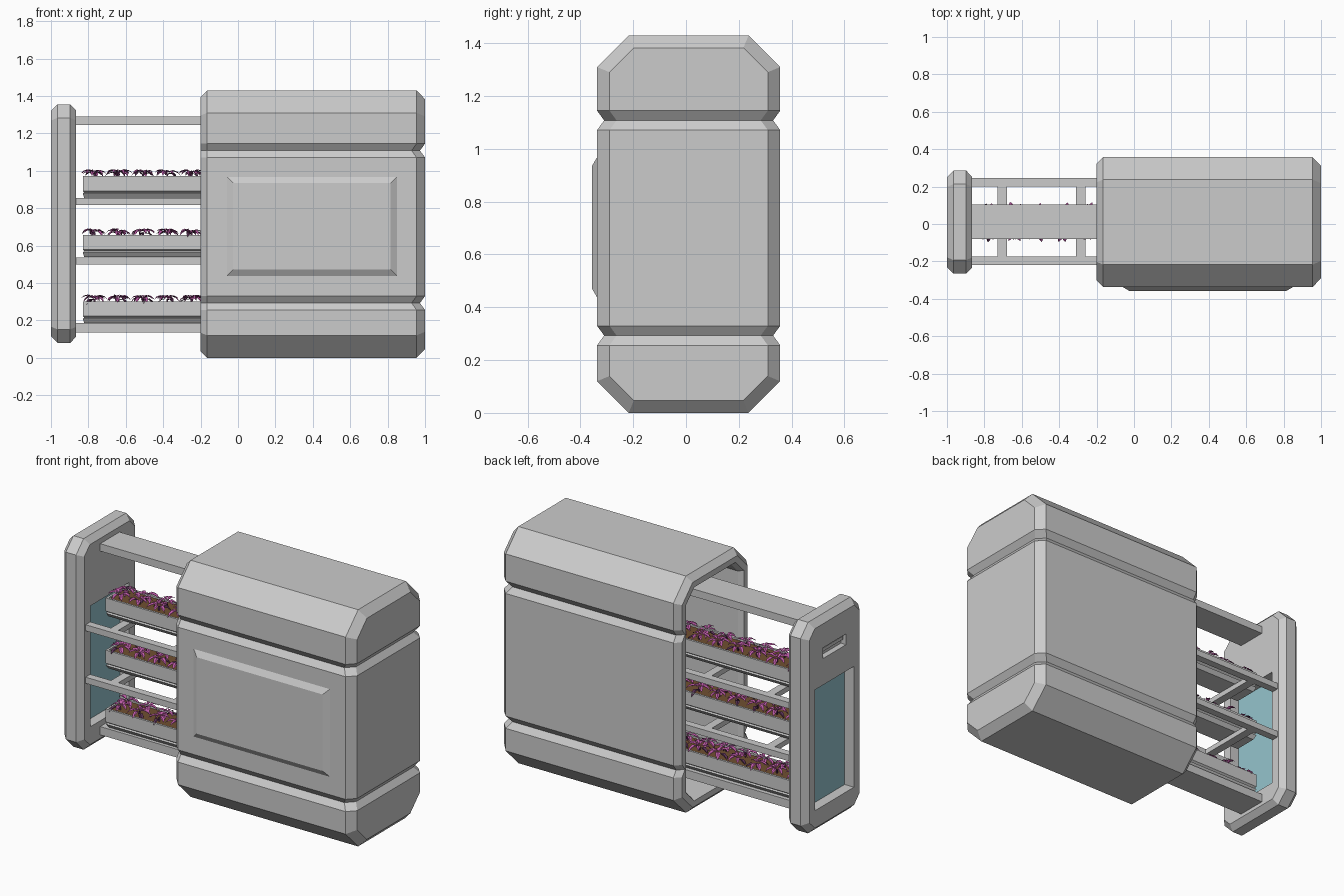
import bpy, bmesh, math, random
from mathutils import Vector, Matrix

if "Cube" in bpy.data.objects:
    bpy.data.objects.remove(bpy.data.objects["Cube"])

random.seed(4)
CY = 0.01  # centre line of the body in y


def material(name, rgb):
    m = bpy.data.materials.new(name)
    m.diffuse_color = (*rgb, 1)
    m.use_nodes = True
    m.node_tree.nodes["Principled BSDF"].inputs["Base Color"].default_value = m.diffuse_color
    return m


PETAL = material("petal", (0.50, 0.10, 0.38))
STEM = material("stem", (0.10, 0.03, 0.09))
SOIL = material("soil", (0.16, 0.08, 0.03))
GLASS = material("glass", (0.30, 0.55, 0.61))


def make(name, verts, faces, mats=(), fix=True):
    me = bpy.data.meshes.new(name)
    me.from_pydata(verts, [], faces)
    if fix:
        bm = bmesh.new()
        bm.from_mesh(me)
        bmesh.ops.recalc_face_normals(bm, faces=bm.faces)
        bm.to_mesh(me)
        bm.free()
    for m in mats:
        me.materials.append(m)
    ob = bpy.data.objects.new(name, me)
    bpy.context.collection.objects.link(ob)
    return ob


def loft(name, rings, ladder=False, mats=()):
    """Skin equal-length rings; caps are one polygon or a ladder of quads."""
    n = len(rings[0])
    verts = [p for r in rings for p in r]
    faces = []
    for k in range(len(rings) - 1):
        for i in range(n):
            j = (i + 1) % n
            faces.append((k * n + i, k * n + j, (k + 1) * n + j, (k + 1) * n + i))
    for base in (0, (len(rings) - 1) * n):
        if ladder:
            faces += [(base + i, base + i + 1, base + n - 2 - i, base + n - 1 - i)
                      for i in range(n // 2 - 1)]
        else:
            faces.append(tuple(base + i for i in range(n)))
    return make(name, verts, faces, mats)


def box(name, x, y, z, mats=()):
    rings = [[(a, y[0], z[0]), (a, y[1], z[0]), (a, y[1], z[1]), (a, y[0], z[1])] for a in x]
    return loft(name, rings, mats=mats)


def section(x, inset, hw, z0, z1, c, grooves=(), depth=0.0, end=False):
    """Chamfered rectangle in the yz plane, with V grooves in both sides."""
    w, c = hw - inset, c - 0.586 * inset
    side = [(w - c, z0 + inset, 0), (w, z0 + inset + c, 0)]
    for g in grooves:
        side += [(w, g - 0.037, 0), (w - depth, g, depth), (w, g + 0.037, 0)]
    side += [(w, z1 - inset - c, 0), (w - c, z1 - inset, 0)]
    pts = [(x - (d if end else 0), CY + y, z) for y, z, d in side]
    return pts + [(x - (d if end else 0), CY - y, z) for y, z, d in reversed(side)]


# Housing: hollow grooved shell, open on the left
def shell(x, inset, depth, end=False):
    return section(x, inset, 0.347, 0, 1.43, 0.12, (0.293, 1.108), depth, end)


loft("housing", [shell(0.92, 0.085, 0), shell(-0.17, 0.085, 0), shell(-0.2, 0.07, 0),
                 shell(-0.2, 0.035, 0.027), shell(-0.165, 0, 0.027),
                 shell(0.955, 0, 0.027, True), shell(1.0, 0.047, 0.027, True)], ladder=True)

# Raised front panel
def panel(y, i):
    return [(-0.06 + i, y, 0.438 + i), (0.85 - i, y, 0.438 + i),
            (0.85 - i, y, 0.968 - i), (-0.06 + i, y, 0.968 - i)]


loft("front_panel", [panel(-0.33, 0), panel(-0.337, 0), panel(-0.357, 0.034)])

# Drawer end plate with window and handle recess
plate = loft("end_plate", [section(x, i, 0.275, 0.08, 1.355, 0.072) for x, i in
                           ((-1, 0.035), (-0.965, 0), (-0.897, 0), (-0.865, 0.033))])
cutters = [box("window_cutter", (-1.1, -0.8), (-0.175, 0.195), (0.22, 0.95)),
           box("slot_cutter", (-1.1, -0.965), (-0.10, 0.12), (1.11, 1.175))]
for c in cutters:
    c.hide_render = True
    mod = plate.modifiers.new("cut", 'BOOLEAN')
    mod.operation, mod.solver, mod.object = 'DIFFERENCE', 'EXACT', c
    bpy.context.view_layer.objects.active = plate
    bpy.ops.object.modifier_apply(modifier=mod.name)
    bpy.data.objects.remove(c, do_unlink=True)
box("window_glass", (-0.938, -0.925), (-0.18, 0.20), (0.215, 0.955), [GLASS])
box("handle_bar", (-0.99, -0.96), (-0.085, 0.105), (1.145, 1.165))

# Drawer frame: top and bottom beams, side rails and cross bars
END = 0.28
box("top_beam", (-0.88, END), (-0.08, 0.105), (1.245, 1.29))
box("bottom_beam", (-0.88, END), (-0.08, 0.105), (0.135, 0.185))
for z in (0.50, 0.817):
    for y in (-0.22, 0.20):
        box("side_rail", (-0.87, END), (y, y + 0.045), (z, z + 0.037))
    for x in (-0.73, -0.31, 0.11):
        box("cross_bar", (x, x + 0.05), (-0.18, 0.205), (z + 0.003, z + 0.034))


# Planter trough
def planter(z):
    def ring(dz, hw, dx):
        x0, x1 = -0.83 + dx, END - 0.03 - dx
        return [(x0, CY - hw, z + dz), (x1, CY - hw, z + dz),
                (x1, CY + hw, z + dz), (x0, CY + hw, z + dz)]
    loft("planter", [ring(0, 0.07, 0.008), ring(0.024, 0.088, 0), ring(0.03, 0.08, 0.008),
                     ring(0.038, 0.09, 0), ring(0.117, 0.09, 0), ring(0.117, 0.077, 0.013),
                     ring(0.09, 0.075, 0.015)])
    box("soil", (-0.817, END - 0.043), (CY - 0.077, CY + 0.077), (z + 0.088, z + 0.108), [SOIL])


# Plants: short stem and a rosette of folded drooping leaves
def plants(z):
    verts, faces, idx = [], [], []
    leaf = [(0.005, 0, 0), (0.032, -0.014, 0.012), (0.034, 0, 0.007),
            (0.032, 0.014, 0.012), (0.055, -0.011, 0.004), (0.056, 0, -0.001),
            (0.055, 0.011, 0.004), (0.072, 0, -0.014)]
    leaf_faces = [(0, 1, 2), (0, 2, 3), (1, 4, 5, 2), (2, 5, 6, 3), (4, 7, 5), (5, 7, 6)]
    stem_faces = [(0, 1, 4, 3), (1, 2, 5, 4), (2, 0, 3, 5)]

    def add(pts, fs, m):
        b = len(verts)
        verts.extend(pts)
        faces.extend(tuple(b + i for i in f) for f in fs)
        idx.extend([m] * len(fs))

    for i in range(8):
        for row in (-0.026, 0.046):
            c = Vector((-0.77 + 0.13 * i, row, z + 0.02))
            add([c + Vector((0.007 * math.cos(a), 0.007 * math.sin(a), h))
                 for h in (-0.065, -0.015) for a in (0, 2.1, 4.2)], stem_faces, 1)
            turn = random.random() * 6
            for k in range(7):
                s = random.uniform(0.8, 1.05)
                rot = (Matrix.Rotation(turn + k * math.tau / 7, 4, 'Z')
                       @ Matrix.Rotation(random.uniform(-0.15, 0.25), 4, 'Y'))
                dark = 1 if k == 3 else 0
                add([c + Vector((0, 0, -0.008 - 0.012 * dark)) + rot @ (Vector(p) * s)
                     for p in leaf], leaf_faces, dark)
    ob = make("plants", verts, faces, [PETAL, STEM], fix=False)
    ob.data.polygons.foreach_set("material_index", idx)


for z in (0.185, 0.54, 0.855):
    planter(z)
    plants(z + 0.125)
